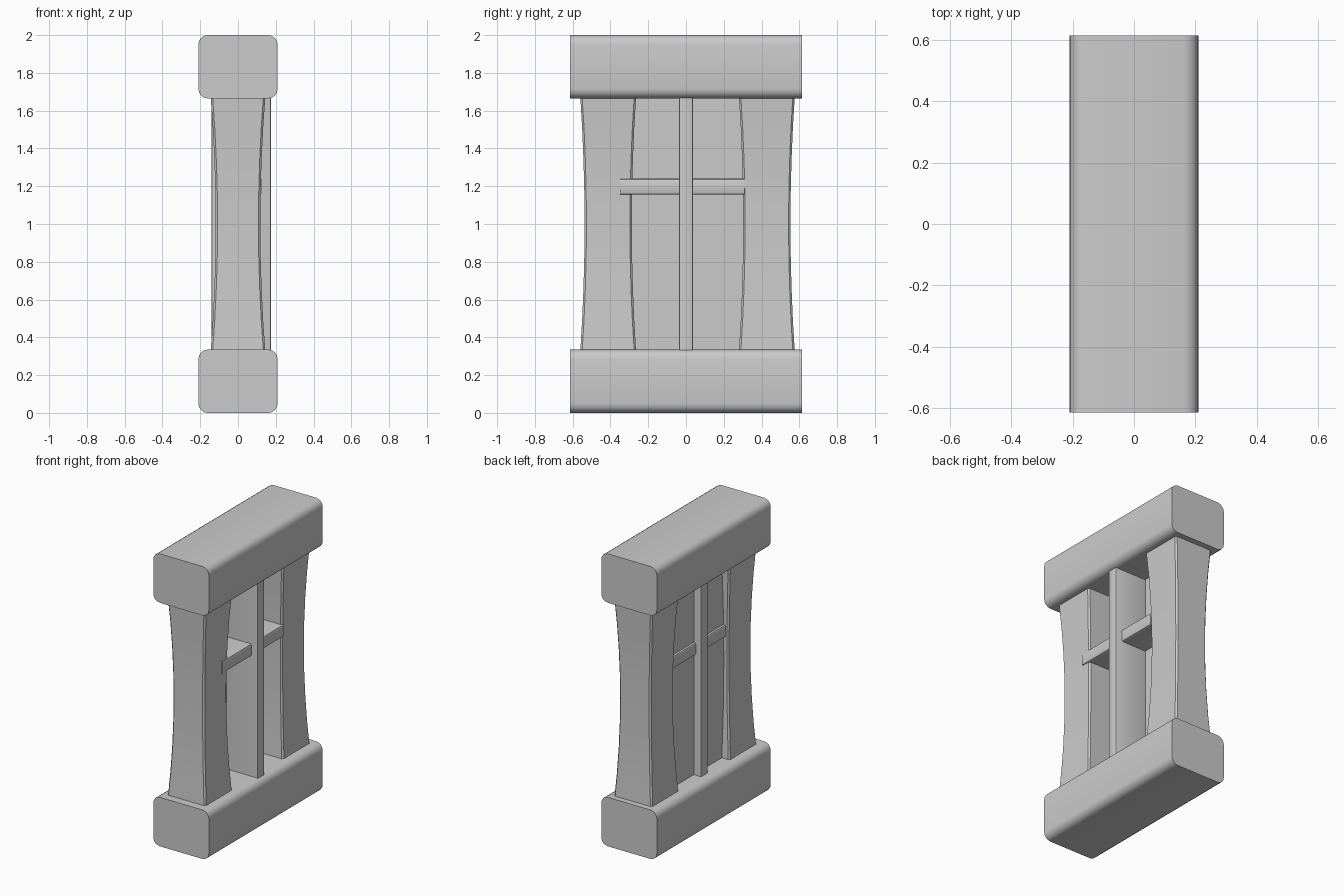
import bpy
import bmesh
import math

cube = bpy.data.objects.get("Cube")
if cube:
    bpy.data.objects.remove(cube, do_unlink=True)

# Single plain stone colour
STONE = (0.6, 0.6, 0.6, 1)
stone = bpy.data.materials.new("grey_stone")
stone.diffuse_color = STONE
stone.use_nodes = True
stone.node_tree.nodes["Principled BSDF"].inputs["Base Color"].default_value = STONE


def finish(name, bm):
    bmesh.ops.recalc_face_normals(bm, faces=bm.faces)
    mesh = bpy.data.meshes.new(name)
    bm.to_mesh(mesh)
    bm.free()
    mesh.materials.append(stone)
    obj = bpy.data.objects.new(name, mesh)
    bpy.context.collection.objects.link(obj)
    bpy.ops.object.select_all(action='DESELECT')
    obj.select_set(True)
    bpy.context.view_layer.objects.active = obj
    bpy.ops.object.shade_smooth_by_angle(angle=math.radians(35))
    return obj


def box(name, low, high, bevel=0, axis=1, segments=4):
    """Box between two corners, rounded only on edges along one axis."""
    bm = bmesh.new()
    bmesh.ops.create_cube(bm, size=1)
    for v in bm.verts:
        for i in range(3):
            v.co[i] = low[i] if v.co[i] < 0 else high[i]
    if bevel:
        edges = [e for e in bm.edges
                 if abs(e.verts[0].co[axis] - e.verts[1].co[axis]) > 0.01]
        bmesh.ops.bevel(bm, geom=edges, offset=bevel, segments=segments,
                        profile=0.5, affect='EDGES')
    return finish(name, bm)


def post(name, y, bottom=0.32, top=1.68, rings=9):
    """Square post with a narrowed waist and slightly eased corners."""
    bm = bmesh.new()
    ease = 0.01
    loops = []
    for k in range(rings):
        t = 2 * k / (rings - 1) - 1
        hx = 0.118 + 0.027 * t * t
        hy = 0.125 + 0.023 * t * t
        outline = []
        for sx, sy in ((1, 1), (-1, 1), (-1, -1), (1, -1)):
            pair = [(sx * hx, sy * (hy - ease)), (sx * (hx - ease), sy * hy)]
            outline += pair if sx == sy else pair[::-1]
        z = bottom + (top - bottom) * (t + 1) / 2
        loops.append([bm.verts.new((px, y + py, z)) for px, py in outline])
    for a, b in zip(loops, loops[1:]):
        for i in range(len(a)):
            j = (i + 1) % len(a)
            bm.faces.new((a[i], a[j], b[j], b[i]))
    bm.faces.new(loops[0])
    bm.faces.new(loops[-1])
    return finish(name, bm)


# Rounded beams at the foot and the head
for name, z in (("bottom_beam", 0), ("top_beam", 1.665)):
    box(name, (-0.21, -0.615, z), (0.21, 0.615, z + 0.335), bevel=0.05)

# Waisted posts at both ends
post("front_post", -0.412)
post("back_post", 0.428)

# Window bars and the recessed panel behind them
box("upright_bar", (-0.14, -0.037, 0.32), (0.175, 0.037, 1.68), 0.008, 2, 2)
box("cross_bar", (-0.1, -0.35, 1.155), (0.128, 0.31, 1.24), 0.012, 1, 2)
box("window_panel", (-0.085, -0.4, 0.32), (-0.06, 0.4, 1.68))
